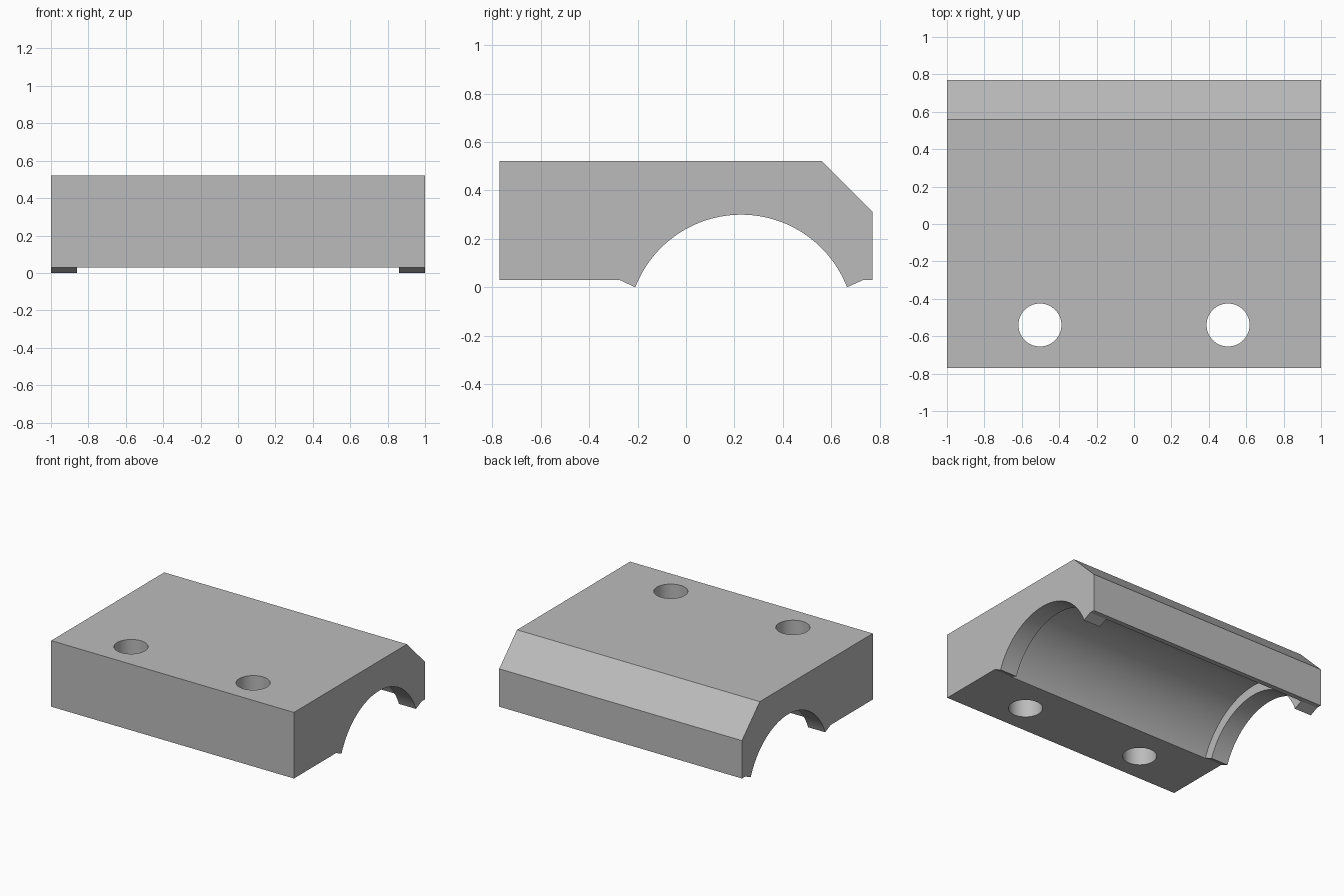
import bpy
import math
from mathutils import Vector

cube = bpy.data.objects.get("Cube")
if cube:
    bpy.data.objects.remove(cube)

# Plain grey finish
grey = bpy.data.materials.new("plain grey")
grey.use_nodes = True
colour = (0.5, 0.5, 0.5, 1)
grey.diffuse_color = colour
grey.node_tree.nodes["Principled BSDF"].inputs["Base Color"].default_value = colour

AXIS_Y, AXIS_Z = 0.228, -0.169   # centre line of the bore
END_R, BORE_R = 0.469, 0.542     # radius at the end collars and between them
COLLAR = 0.14                    # collar thickness


def extrude_profile(name, profile):
    """Sweep a y-z outline along x from -1 to 1."""
    n = len(profile)
    verts = [(x, y, z) for x in (-1, 1) for y, z in profile]
    faces = [tuple(reversed(range(n))), tuple(range(n, 2 * n))]
    faces += [(i, (i + 1) % n, n + (i + 1) % n, n + i) for i in range(n)]
    mesh = bpy.data.meshes.new(name)
    mesh.from_pydata(verts, [], faces)
    obj = bpy.data.objects.new(name, mesh)
    bpy.context.collection.objects.link(obj)
    mesh.materials.append(grey)
    return obj


def cut_cylinder(body, name, radius, depth, location, rotation=(0, 0, 0), sides=64):
    """Subtract a cylinder from the body and drop the cutter."""
    bpy.ops.mesh.primitive_cylinder_add(vertices=sides, radius=radius, depth=depth,
                                        location=location, rotation=rotation)
    cutter = bpy.context.object
    cutter.name = name
    cutter.hide_render = True
    cutter.data.materials.append(grey)
    mod = body.modifiers.new(name, 'BOOLEAN')
    mod.operation = 'DIFFERENCE'
    mod.solver = 'EXACT'
    mod.object = cutter
    bpy.context.view_layer.objects.active = body
    bpy.ops.object.modifier_apply(modifier=mod.name)
    bpy.data.objects.remove(cutter)


# Clamp block outline: chamfered top back edge, arched underside with two lips
half = math.acos(-AXIS_Z / END_R)
steps = 64
arch = []
for i in range(steps + 1):
    a = half - 2 * half * i / steps
    arch.append((AXIS_Y - END_R * math.sin(a), AXIS_Z + END_R * math.cos(a)))
outline = [(-0.77, 0.03), (-0.274, 0.03)] + arch + [
    (0.732, 0.03), (0.77, 0.03), (0.77, 0.312), (0.56, 0.522), (-0.77, 0.522)]
block = extrude_profile("clamp_block", outline)

# Wider bore between the end collars
cut_cylinder(block, "bore_cutter", BORE_R, 2 - 2 * COLLAR,
             (0, AXIS_Y, AXIS_Z), (0, math.pi / 2, 0), 128)

# Two bolt holes through the front of the block
for side in (-1, 1):
    cut_cylinder(block, "bolt_hole_cutter", 0.115, 2, (side * 0.503, -0.54, 0.3))

# Smooth the round surfaces, keep edges crisp
bpy.ops.object.select_all(action='DESELECT')
block.select_set(True)
bpy.context.view_layer.objects.active = block
bpy.ops.object.shade_smooth_by_angle(angle=math.radians(20))
